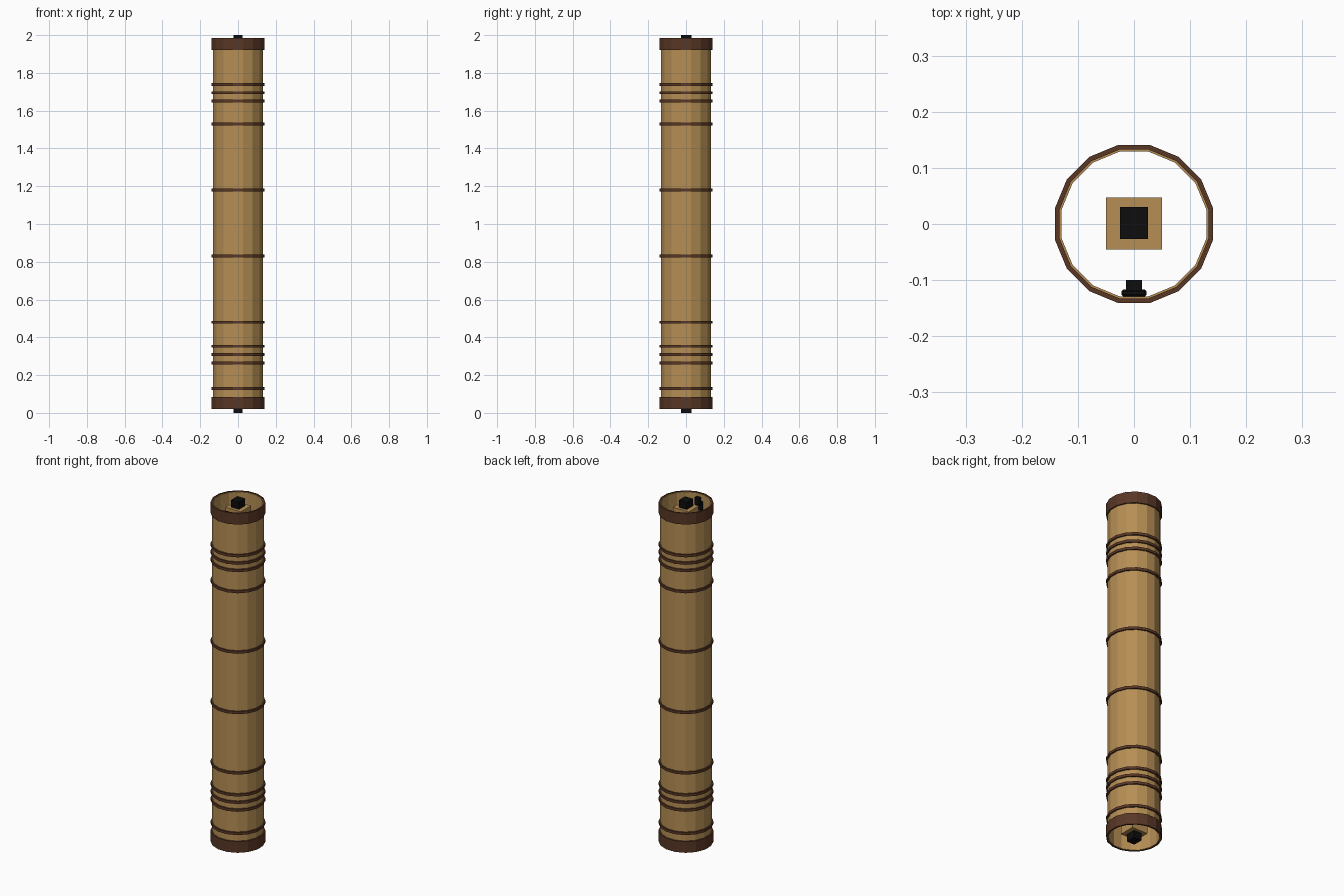
import bpy, math

if "Cube" in bpy.data.objects:
    bpy.data.objects.remove(bpy.data.objects["Cube"])

SIDES = 16
FLAT = math.cos(math.pi / SIDES)   # ratio of flat radius to corner radius


def material(name, rgb):
    m = bpy.data.materials.new(name)
    m.diffuse_color = (*rgb, 1)
    m.use_nodes = True
    m.node_tree.nodes["Principled BSDF"].inputs["Base Color"].default_value = m.diffuse_color
    return m


TAN = material("tan bamboo", (0.47, 0.275, 0.09))
BROWN = material("dark brown", (0.098, 0.038, 0.019))
BLACK = material("black", (0.004, 0.004, 0.004))


def add_object(name, verts, faces, mat):
    me = bpy.data.meshes.new(name)
    me.from_pydata(verts, [], faces)
    me.materials.append(mat)
    ob = bpy.data.objects.new(name, me)
    bpy.context.collection.objects.link(ob)
    return ob


def hoop(name, inner, outer, z0, z1, mat):
    """Hollow faceted ring; the radii are measured to the flats."""
    profile = [(inner, z0), (outer, z0), (outer, z1), (inner, z1)]
    verts, faces = [], []
    for i in range(SIDES):
        a = (i + 0.5) * 2 * math.pi / SIDES
        verts += [(r / FLAT * math.cos(a), r / FLAT * math.sin(a), z) for r, z in profile]
        n = (i + 1) % SIDES
        for k in range(4):
            j = (k + 1) % 4
            faces.append((4 * i + k, 4 * n + k, 4 * n + j, 4 * i + j))
    return add_object(name, verts, faces, mat)


def box(name, x, y, z, mat):
    verts = [(a, b, c) for a in x for b in y for c in z]
    faces = [(0, 1, 3, 2), (4, 6, 7, 5), (0, 4, 5, 1), (2, 3, 7, 6), (0, 2, 6, 4), (1, 5, 7, 3)]
    return add_object(name, verts, faces, mat)


# Open tube
hoop("tube_body", 0.129, 0.1335, 0.022, 1.982, TAN)

# Collars at both ends
hoop("bottom_collar", 0.1325, 0.141, 0.02, 0.085, BROWN)
hoop("top_collar", 0.1325, 0.141, 1.92, 1.985, BROWN)

# Binding rings along the tube
for z in (0.13, 0.265, 0.31, 0.353, 0.48, 0.83, 1.18, 1.53, 1.652, 1.695, 1.738):
    hoop("binding_ring", 0.132, 0.141, z - 0.0075, z + 0.0075, BROWN)

# Square inner core with black end plugs
box("inner_core", (-0.05, 0.05), (-0.045, 0.047), (0.042, 1.958), TAN)
for name, z in (("bottom_plug", (0, 0.042)), ("top_plug", (1.958, 2.0))):
    box(name, (-0.025, 0.025), (-0.027, 0.03), z, BLACK)

# Small latch on the inside of the front wall
plate = box("latch_plate", (-0.022, 0.022), (-0.129, -0.117), (1.89, 1.945), BLACK)
bevel = plate.modifiers.new("soft_edges", "BEVEL")
bevel.width = 0.003
bevel.segments = 1
box("latch_knob", (-0.014, 0.014), (-0.119, -0.1), (1.93, 1.97), BLACK)
